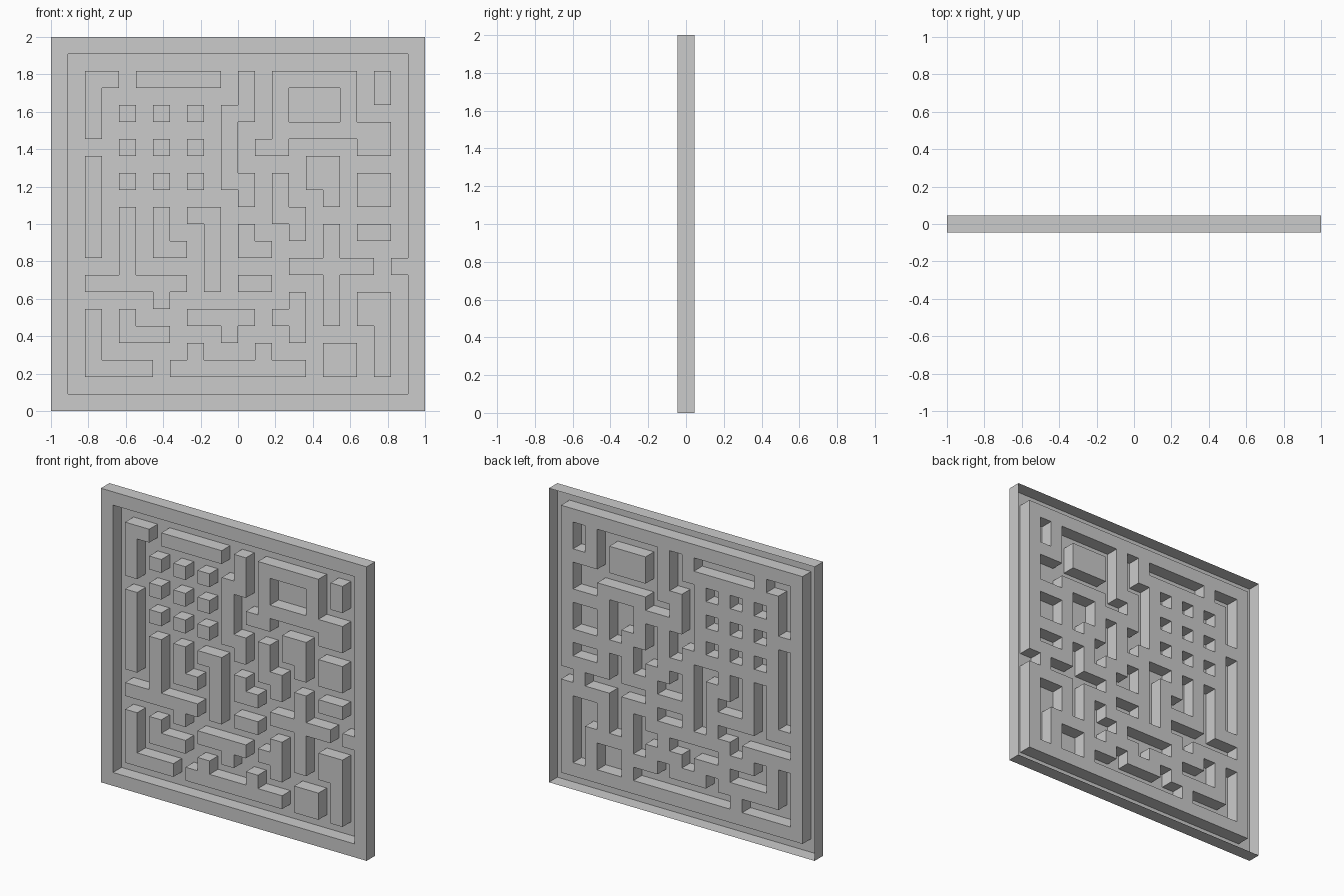
import bpy, bmesh

if "Cube" in bpy.data.objects:
    bpy.data.objects.remove(bpy.data.objects["Cube"])

N = 22                 # cells per side, one-cell-wide walls
CELL = 2 / N
HALF = CELL / 2        # relief is one cell deep

# Horizontal bars: start column, row, length
H_BARS = [(2, 19, 2), (5, 19, 5), (13, 19, 5), (13, 16, 5), (12, 15, 2),
          (2, 7, 6), (6, 9, 2), (8, 11, 2), (11, 9, 2), (11, 7, 2),
          (13, 11, 2), (14, 8, 5), (18, 10, 2), (20, 8, 1), (2, 2, 4),
          (4, 4, 3), (8, 5, 4), (13, 5, 2), (7, 2, 8)]
# Vertical bars: column, start row, length
V_BARS = [(2, 16, 4), (11, 17, 3), (10, 13, 5), (11, 12, 2), (13, 16, 4),
          (17, 16, 4), (19, 18, 2), (2, 9, 6), (16, 12, 3), (13, 11, 3),
          (14, 10, 2), (4, 7, 5), (6, 6, 2), (6, 9, 3), (9, 7, 5),
          (11, 9, 2), (16, 5, 6), (19, 2, 5), (2, 2, 4), (4, 4, 2),
          (10, 4, 2), (14, 4, 3), (8, 2, 2), (12, 2, 2)]
# Two-by-two blocks: lower left cell
BLOCKS = [(18, 15), (18, 12), (15, 13), (18, 5), (16, 2)]

raised = set()


def fill(x, z, w, h):
    raised.update((i, j) for i in range(x, x + w) for j in range(z, z + h))


# Outer frame
for k in (0, N - 1):
    fill(k, 0, 1, N)
    fill(0, k, N, 1)
# Maze walls
for x, z, n in H_BARS:
    fill(x, z, n, 1)
for x, z, n in V_BARS:
    fill(x, z, 1, n)
for x, z in BLOCKS:
    fill(x, z, 2, 2)
# Grid of nine small posts
for x in (4, 6, 8):
    for z in (13, 15, 17):
        fill(x, z, 1, 1)

# Embossed sheet, open at the back
bm = bmesh.new()
verts = {}


def vert(p, y):
    if (p, y) not in verts:
        verts[p, y] = bm.verts.new((p[0] * CELL - 1, y, p[1] * CELL))
    return verts[p, y]


for i in range(N):
    for j in range(N):
        up = (i, j) in raised
        c = [(i, j), (i + 1, j), (i + 1, j + 1), (i, j + 1)]
        # Wall top or floor of this cell
        bm.faces.new([vert(p, -HALF if up else HALF) for p in c])
        if not up:
            continue
        # Side faces wherever a raised cell meets a low one or the outside
        for k, (di, dj) in enumerate([(0, -1), (1, 0), (0, 1), (-1, 0)]):
            if (i + di, j + dj) not in raised:
                p, q = c[k], c[(k + 1) % 4]
                bm.faces.new([vert(q, -HALF), vert(p, -HALF),
                              vert(p, HALF), vert(q, HALF)])

mesh = bpy.data.meshes.new("maze_panel")
bm.to_mesh(mesh)
bm.free()
bpy.context.collection.objects.link(bpy.data.objects.new("maze_panel", mesh))
